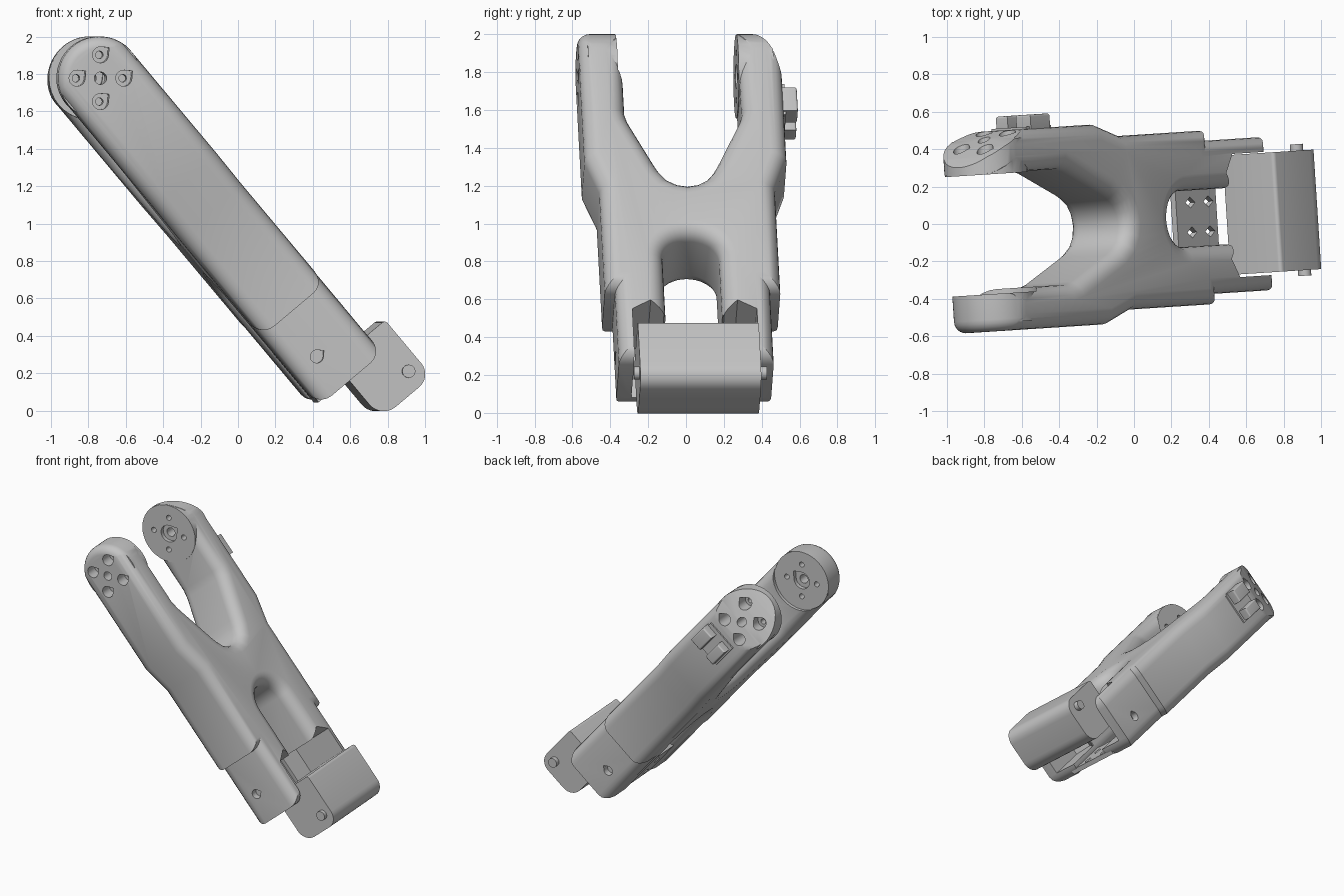
import bpy, bmesh
from math import cos, sin, radians
from mathutils import Matrix, Vector

cube = bpy.data.objects.get("Cube")
if cube:
    bpy.data.objects.remove(cube)

# One flat grey for every part
grey = bpy.data.materials.new("plain_grey")
grey.use_nodes = True
colour = (0.55, 0.55, 0.55, 1)
grey.diffuse_color = colour
grey.node_tree.nodes["Principled BSDF"].inputs["Base Color"].default_value = colour

# Parts are modelled upright (u = length, v = width, w = thickness), then tilted
TILT = Matrix.Rotation(radians(3.7), 4, 'Z') @ Matrix.Rotation(radians(-40), 4, 'Y')
MID = 0.01                     # centre of the width
CAP_U, CAP_W, CAP_R = 1.857, 0.552, 0.2235


def arc(u, s, r, a0, a1, n=10):
    """Points on an arc in a (u, s) plane."""
    steps = [radians(a0 + (a1 - a0) * i / n) for i in range(n + 1)]
    return [(u + r * cos(a), s + r * sin(a)) for a in steps]


def inset(pts, d):
    """Shrink a counter-clockwise outline by d with mitred corners."""
    out = []
    for i, p in enumerate(pts):
        a = (p - pts[i - 1]).normalized()
        b = (pts[(i + 1) % len(pts)] - p).normalized()
        n1, n2 = Vector((-a.y, a.x)), Vector((-b.y, b.x))
        out.append(p + (n1 + n2) * (d / (1 + n1.dot(n2))))
    return out


def prism(name, profile, lo, hi, along, bevel=0.0):
    """Extrude a profile along w (profile in u, v) or along v (profile in u, w)."""
    pts = [Vector(p) for p in profile]
    area = sum(p.x * q.y - q.x * p.y for p, q in zip(pts, pts[1:] + pts[:1]))
    if area < 0:
        pts.reverse()
    levels = [(lo, 0), (hi, 0)]
    if bevel:
        curve = [radians(18 * i) for i in range(6)]
        rise = [(bevel * (1 - cos(a)), bevel * (1 - sin(a))) for a in curve]
        levels = [(lo + t, d) for t, d in rise] + [(hi - t, d) for t, d in rise[::-1]]
    bm = bmesh.new()
    rings = []
    for t, d in levels:
        ring = inset(pts, d) if d else pts
        rings.append([bm.verts.new((t, p.y, p.x) if along == 'w' else (p.y, t, p.x))
                      for p in ring])
    for r, s in zip(rings, rings[1:]):
        for i in range(len(r)):
            j = (i + 1) % len(r)
            bm.faces.new((r[i], r[j], s[j], s[i]))
    bm.faces.new(rings[0][::-1])
    bm.faces.new(rings[-1])
    if bm.calc_volume(signed=True) < 0:
        bmesh.ops.reverse_faces(bm, faces=bm.faces[:])
    me = bpy.data.meshes.new(name)
    bm.to_mesh(me)
    bm.free()
    me.materials.append(grey)
    ob = bpy.data.objects.new(name, me)
    bpy.context.collection.objects.link(ob)
    return ob


def volume(me):
    bm = bmesh.new()
    bm.from_mesh(me)
    result = bm.calc_volume(signed=True)
    bm.free()
    return result


def combine(target, tool, op='DIFFERENCE'):
    """Apply a boolean, keep only a sound result, and remove the tool."""
    before = volume(target.data)
    mod = target.modifiers.new("combine", 'BOOLEAN')
    mod.object, mod.operation = tool, op
    for solver in ('EXACT', 'MANIFOLD'):
        mod.solver = solver
        dg = bpy.context.evaluated_depsgraph_get()
        me = bpy.data.meshes.new_from_object(target.evaluated_get(dg))
        if 0.7 < volume(me) / before < 1.2:
            target.data = me
            break
    target.modifiers.clear()
    bpy.data.objects.remove(tool)


def disc(u, w, r, lo, hi):
    return prism("disc", arc(u, w, r, 0, 350, 35), lo, hi, 'v')


def teardrop(u, w, r, lo, hi):
    """Round hole with a point towards the upper face."""
    pts = arc(u, w, r, 135, 405, 15) + [(u, w + 1.41 * r)]
    return prism("teardrop", pts, lo, hi, 'v')


# Forked body: half outline, mirrored
half = [(0.955, 0), (0.965, 0.05), (0.995, 0.1), (1.05, 0.14), (1.1, 0.165),
        (1.4, 0.295), (1.46, 0.31), (2.15, 0.31), (2.15, 0.535), (1.14, 0.535),
        (0.93, 0.465), (0.24, 0.465), (0.24, 0.41), (-0.245, 0.41), (-0.245, 0.15)]
half += arc(0.45, 0, 0.15, 90, 0)
other = [(u, -v) for u, v in half[1:-1]][::-1]
outline = [(u, v + MID) for u, v in half + other]
body = prism("forked_body", outline, 0.33, 0.775, 'w', 0.085)

# Solid end pads, then the rounded side silhouette
combine(body, disc(CAP_U, CAP_W, 0.2215, 0.315, 0.5), 'UNION')
combine(body, disc(CAP_U, CAP_W, 0.2215, -0.48, -0.31), 'UNION')
side = arc(CAP_U, CAP_W, CAP_R, -90, 90, 28)
side += arc(-0.167, 0.6955, 0.08, 90, 180, 6) + arc(-0.167, 0.4085, 0.08, 180, 270, 6)
combine(body, prism("side", side, MID - 0.536, MID + 0.536, 'v', 0.065), 'INTERSECT')
combine(body, disc(CAP_U, CAP_W, 0.228, -0.325, -0.2))

# Slanted tip of the rear arm
slant = [(1.62, 0.56), (1.75, 0.54), (1.85, 0.505), (1.94, 0.46), (2.02, 0.41),
         (2.1, 0.345), (2.2, 0.7), (1.62, 0.7)]
combine(body, prism("slant", slant, 0.2, 0.9, 'w'))

# Pocket for the end block, with a peaked end wall in each leg
peak = [(-0.4, 0.33), (0.07, 0.33), (0.13, 0.23), (0.07, 0.16)]
pocket = peak + [(u, -v) for u, v in peak[::-1]]
combine(body, prism("pocket", [(u, v + MID) for u, v in pocket], 0.42, 0.9, 'w'))

# Screw holes in both arm ends
for k in range(4):
    a = radians(40 + 90 * k)
    u, w = CAP_U + 0.125 * cos(a), CAP_W + 0.125 * sin(a)
    depth = 0.38 if k == 0 else 0.41
    combine(body, teardrop(u, w, 0.043, -0.6, -0.43))
    combine(body, teardrop(u, w, 0.043, depth, 0.7))
    combine(body, disc(u, w, 0.02, -0.6, 0.7))
combine(body, disc(CAP_U, CAP_W, 0.033, -0.6, 0.7))
for lo, hi in ((-0.355, -0.2), (0.2, 0.345)):
    combine(body, teardrop(CAP_U, CAP_W, 0.065, lo, hi))

# Side holes in the legs
for lo, hi in ((-0.6, -0.35), (0.37, 0.6)):
    combine(body, teardrop(-0.033, 0.49, 0.035, lo, hi))

# Floor plate between the legs with diamond holes
floor = [(-0.235, -0.2), (0.1, -0.2), (0.1, 0.22), (-0.235, 0.22)]
plate = prism("floor_plate", floor, 0.35, 0.385, 'w')
for u in (-0.02, -0.17):
    for v in (-0.065, 0.095):
        pts = [(u + 0.04, v), (u, v + 0.03), (u - 0.04, v), (u, v - 0.03)]
        combine(plate, prism("diamond", pts, 0.3, 0.5, 'w'))

# End block with rounded outer corners and a cross pin
profile = arc(-0.425, 0.81, 0.09, 90, 180, 8) + arc(-0.415, 0.645, 0.1, 180, 270, 8)
profile += [(-0.123, 0.545)] + arc(-0.143, 0.88, 0.02, 0, 90, 4)
block = prism("end_block", profile, -0.305, 0.335, 'v')
pin = disc(-0.413, 0.82, 0.035, -0.335, 0.37)
pin.name = "cross_pin"

# Cable clip: two rails on a low base outside the rear arm
clips = [
    prism("clip_base", [(1.47, 0.46), (1.68, 0.46), (1.68, 0.7), (1.47, 0.7)], 0.52, 0.556, 'v'),
    prism("clip_upper_rail", [(1.49, 0.61), (1.65, 0.61), (1.65, 0.71), (1.49, 0.71)],
          0.53, 0.62, 'v', 0.012),
    prism("clip_lower_rail", [(1.49, 0.47), (1.65, 0.47), (1.65, 0.55), (1.49, 0.55)],
          0.53, 0.62, 'v', 0.012),
]

# Tilt everything into place and smooth the rounded faces
for ob in bpy.context.selected_objects:
    ob.select_set(False)
for ob in [body, plate, block, pin] + clips:
    ob.data.transform(TILT)
    ob.select_set(True)
bpy.context.view_layer.objects.active = body
bpy.ops.object.shade_smooth_by_angle(angle=radians(30))
